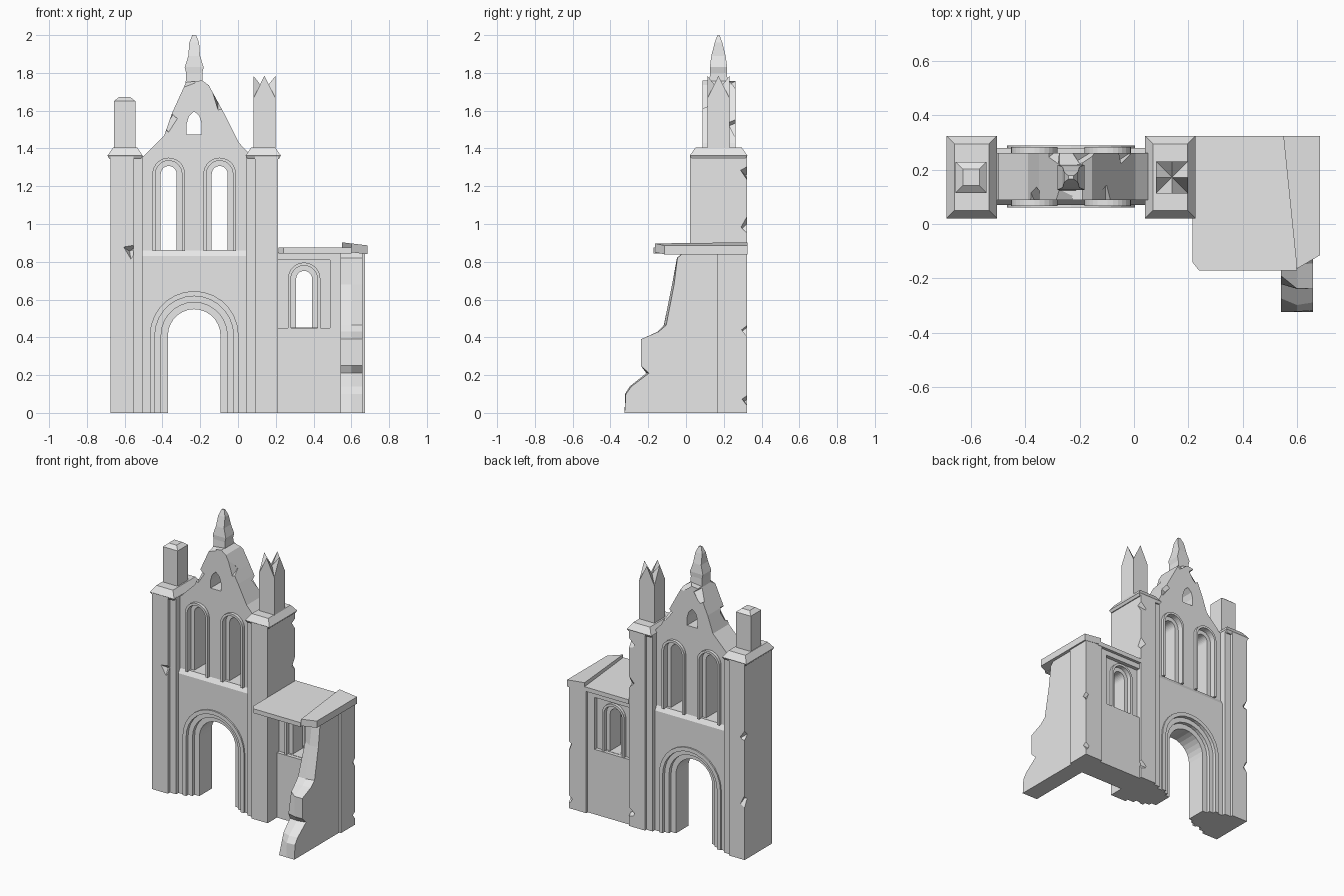
import bpy, bmesh, math, random
from mathutils import Vector, Euler

random.seed(4)
if "Cube" in bpy.data.objects:
    bpy.data.objects.remove(bpy.data.objects["Cube"])

stone = bpy.data.materials.new("grey stone")
stone.use_nodes = True
GREY = (0.8, 0.8, 0.8, 1)
stone.diffuse_color = GREY
stone.node_tree.nodes["Principled BSDF"].inputs["Base Color"].default_value = GREY

CX, MID = -0.232, 0.175          # facade centre line in x and y


def finish(name, bm):
    bmesh.ops.recalc_face_normals(bm, faces=bm.faces)
    mesh = bpy.data.meshes.new(name)
    bm.to_mesh(mesh)
    bm.free()
    mesh.materials.append(stone)
    obj = bpy.data.objects.new(name, mesh)
    bpy.context.collection.objects.link(obj)
    return obj


def loft(name, rings):
    """Closed solid through rings of equal point count."""
    bm = bmesh.new()
    loops = [[bm.verts.new(p) for p in ring] for ring in rings]
    n = len(loops[0])
    for lo, hi in zip(loops, loops[1:]):
        for i in range(n):
            j = (i + 1) % n
            bm.faces.new((lo[i], lo[j], hi[j], hi[i]))
    bm.faces.new(loops[0][::-1])
    bm.faces.new(loops[-1])
    return finish(name, bm)


def prism(name, pts, a, b, axis="y"):
    """Extrude a flat outline from a to b along the axis."""
    place = {"x": lambda p, t: (t, p[0], p[1]),
             "y": lambda p, t: (p[0], t, p[1]),
             "z": lambda p, t: (p[0], p[1], t)}[axis]
    return loft(name, [[place(p, t) for p in pts] for t in (a, b)])


def rect(x0, x1, y0, y1):
    return [(x0, y0), (x1, y0), (x1, y1), (x0, y1)]


def block(name, x0, x1, y0, y1, z0, z1):
    return prism(name, rect(x0, x1, y0, y1), z0, z1, "z")


def arch(cx, w, z0, spring, n=14):
    top = [(cx - w * math.cos(math.pi * i / n), spring + w * math.sin(math.pi * i / n))
           for i in range(n + 1)]
    return [(cx - w, z0)] + top + [(cx + w, z0)]


def arch_band(name, cx, outer, inner, z0, spring, half_depth, y=MID):
    pts = arch(cx, outer, z0, spring) + arch(cx, inner, z0, spring)[::-1]
    return prism(name, pts, y - half_depth, y + half_depth)


def cut(obj, cutter):
    mod = obj.modifiers.new("cut", "BOOLEAN")
    mod.operation, mod.solver, mod.object = "DIFFERENCE", "EXACT", cutter
    bpy.context.view_layer.objects.active = obj
    bpy.ops.object.modifier_apply(modifier=mod.name)
    bpy.data.objects.remove(cutter)


def chip(obj, spots, size):
    """Break the stone at the given points with tilted blocks."""
    for spot in spots:
        cutter = block("chip", -size, size, -size, size, -size, size)
        cutter.location = Vector(spot)
        cutter.rotation_euler = Euler([random.uniform(0.4, 1.1) for _ in range(3)])
        bpy.context.view_layer.update()
        cut(obj, cutter)


# Lower wall with the stepped doorway
SPRING = 0.41
outline = [(-0.53, 0)] + arch(CX, 0.232, 0, SPRING) + [(0.07, 0), (0.07, 0.83), (-0.53, 0.83)]
prism("lower_wall", outline, 0.07, 0.28)
for i, (o, n, d) in enumerate([(0.235, 0.208, 0.115), (0.208, 0.175, 0.092), (0.175, 0.139, 0.068)]):
    arch_band(f"door_arch_{i + 1}", CX, o, n, 0, SPRING, d)
prism("sill_ledge", [(0.07, 0.83), (0.28, 0.83), (0.262, 0.86), (0.088, 0.86)], -0.53, 0.07, "x")

# Upper wall and broken gable
gable = [(-0.53, 0.855), (0.07, 0.855), (0.07, 1.36), (0.005, 1.43), (-0.06, 1.56), (-0.095, 1.625),
         (-0.155, 1.735), (-0.19, 1.76), (-0.275, 1.75), (-0.35, 1.585), (-0.39, 1.47), (-0.5, 1.36), (-0.53, 1.36)]
wall = prism("upper_wall", gable, 0.088, 0.262)
for side in (-1, 1):
    cx = CX + side * 0.135
    cut(wall, prism("opening", arch(cx, 0.083, 0.862, 1.265), -0.1, 0.5))
    arch_band("window_outer_arch", cx, 0.086, 0.07, 0.858, 1.265, 0.108)
    arch_band("window_inner_arch", cx, 0.07, 0.042, 0.858, 1.265, 0.068)
lancet = [(-0.04, 1.475), (0.04, 1.475), (0.04, 1.53), (0.028, 1.57), (0, 1.597), (-0.028, 1.57), (-0.04, 1.53)]
cut(wall, prism("opening", [(CX + x, z) for x, z in lancet], -0.1, 0.5))
chip(wall, [(-0.38, 0.08, 1.55), (-0.31, 0.27, 1.72), (-0.08, 0.08, 1.66),
            (-0.02, 0.275, 1.53), (-0.17, 0.275, 1.77), (-0.28, 0.075, 1.77)], 0.042)

# Finial on the gable
steps = [(1.72, 0.046, 0.05), (1.8, 0.043, 0.045), (1.83, 0.05, 0.046), (1.89, 0.031, 0.038),
         (1.96, 0.026, 0.02), (2.0, 0.01, 0.006)]
loft("finial", [[(CX + x, 0.172 + y, z) for x, y in rect(-w, w, -d, d)] for z, w, d in steps])

# Flanking pillars, mirrored about the facade centre
for side, label in ((-1, "right"), (1, "left")):
    def span(a, b):
        return sorted((CX + side * a, CX + side * b))
    pillar = block(f"{label}_pillar", *span(0.322, 0.443), 0.022, 0.322, 0, 1.365)
    block(f"{label}_pillar_step", *span(0.274, 0.33), 0.045, 0.305, 0, 1.365)
    x0, x1 = span(0.272, 0.459)
    y0, y1 = 0.02, 0.325
    loft(f"{label}_pillar_cap", [
        [(x, y, z) for x, y in rect(x0 + i, x1 - i, y0 + i, y1 - i)]
        for i, z in ((0.01, 1.345), (0, 1.362), (0.03, 1.405))])
    edge = CX + side * 0.443
    if side < 0:
        chip(pillar, [(edge - 0.01, 0.335, 0.86), (edge - 0.01, 0.335, 0.4), (-0.565, 0.005, 0.86)], 0.03)
    else:
        chip(pillar, [(edge + 0.01, 0.34, 1.27), (edge + 0.01, 0.34, 1.0), (edge + 0.01, 0.34, 0.1)], 0.035)

# Broken pinnacle with a worn top
loft("right_pinnacle", [
    [(x, y, z) for x, y in rect(-0.6 - w, -0.6 + w, 0.172 - w, 0.172 + w)]
    for z, w in ((1.39, 0.057), (1.65, 0.057), (1.672, 0.03))])

# Pinnacle with four small gables around a sunken centre
bm = bmesh.new()
px, py, h = 0.14, 0.172, 0.059
spots = [(-1, -1), (0, -1), (1, -1), (1, 0), (1, 1), (0, 1), (-1, 1), (-1, 0)]
low = [bm.verts.new((px + a * h, py + b * h, 1.39)) for a, b in spots]
high = [bm.verts.new((px + a * h, py + b * h, 1.665 if a * b else 1.785)) for a, b in spots]
hub = bm.verts.new((px, py, 1.71))
for i in range(8):
    j = (i + 1) % 8
    bm.faces.new((low[i], low[j], high[j], high[i]))
    bm.faces.new((high[i], high[j], hub))
bm.faces.new(low[::-1])
finish("left_pinnacle", bm)

# Side wing wall with a recessed window panel on both faces
WY, WX = 0.215, 0.35
wing = block("wing_wall", 0.2, 0.56, WY - 0.09, WY + 0.09, 0, 0.85)
for y0, y1 in ((0, WY - 0.065), (WY + 0.065, 0.5)):
    cut(wing, block("panel", 0.19, 0.487, y0, y1, 0.45, 0.81))
cut(wing, prism("opening", arch(WX, 0.08, 0.452, 0.71), -0.1, 0.5))
arch_band("wing_window_outer_arch", WX, 0.086, 0.07, 0.45, 0.71, 0.085, WY)
arch_band("wing_window_inner_arch", WX, 0.07, 0.042, 0.45, 0.71, 0.055, WY)
pier = block("wing_corner_pier", 0.54, 0.673, 0.165, 0.322, 0, 0.85)
chip(pier, [(0.69, 0.335, 0.44), (0.69, 0.335, 0.07)], 0.03)

# Crumbling buttress
edge = [(-0.325, 0), (-0.325, 0.1), (-0.3, 0.14), (-0.215, 0.21), (-0.24, 0.25), (-0.24, 0.39),
        (-0.15, 0.43), (-0.12, 0.465), (-0.075, 0.68), (-0.05, 0.82), (-0.02, 0.85)]
back = [(0.2, 0.85), (0.2, 0)]


def worn(amount):
    return [(y + random.uniform(0, amount), z) for y, z in edge[1:]]


loft("buttress", [[(x, y, z) for y, z in edge[:1] + worn(amount) + back]
                  for x, amount in ((0.542, 0.06), (0.6, 0.005), (0.66, 0.02))])

# Broken roof slabs on the wing
plan = [(0.24, -0.172), (0.6, -0.172), (0.57, 0.325), (0.215, 0.325), (0.215, -0.14)]
loft("wing_roof", [[(x, y, z) for x, y in plan] for z in (0.845, 0.875)])
plan = [(0.6, -0.165), (0.685, -0.115), (0.685, 0.325), (0.55, 0.325)]
loft("wing_roof_end", [[(x, y, z - 0.12 * (x - 0.6)) for x, y in plan] for z in (0.85, 0.897)])
